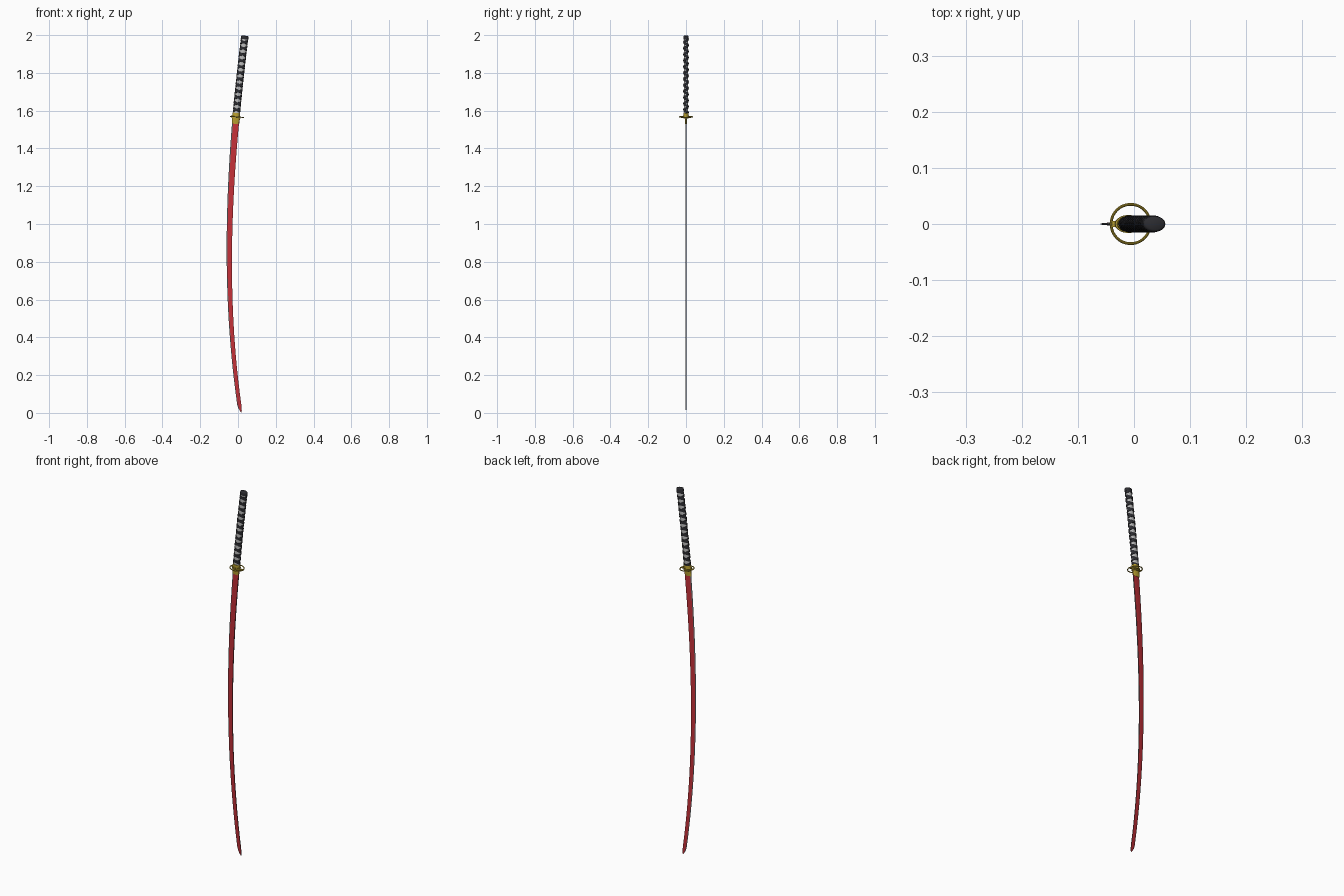
import bpy, bmesh, math
from mathutils import Vector

if "Cube" in bpy.data.objects:
    bpy.data.objects.remove(bpy.data.objects["Cube"])


def material(name, rgb):
    m = bpy.data.materials.new(name)
    m.diffuse_color = (*rgb, 1)
    m.use_nodes = True
    m.node_tree.nodes["Principled BSDF"].inputs["Base Color"].default_value = m.diffuse_color
    return m


RED = material("red", (0.55, 0.03, 0.04))
STEEL = material("steel", (0.16, 0.16, 0.17))
GOLD = material("gold", (0.50, 0.36, 0.03))
BLACK = material("black", (0.025, 0.025, 0.03))
PALE = material("pale", (0.50, 0.50, 0.50))


# Shared curved centreline: point, across axis and along axis at height z
def frame(z):
    def c(z):
        return (0.013 - 0.0694 * z + 0.0761 * z * (z - 0.85)
                - 0.01225 * z * (z - 0.85) * (z - 1.57))
    along = Vector((c(z + 0.001) - c(z - 0.001), 0, 0.002)).normalized()
    return Vector((c(z), 0, z)), Vector((along.z, 0, -along.x)), along


def loft(name, rings, mats, smooth=True, face_mats=None):
    bm = bmesh.new()
    loops = [[bm.verts.new(p) for p in ring] for ring in rings]
    n = len(loops[0])
    for a, b in zip(loops, loops[1:]):
        for i in range(n):
            f = bm.faces.new((a[i], a[(i + 1) % n], b[(i + 1) % n], b[i]))
            if face_mats:
                f.material_index = face_mats[i]
    bm.faces.new(loops[0][::-1])
    bm.faces.new(loops[-1])
    bmesh.ops.recalc_face_normals(bm, faces=bm.faces)
    me = bpy.data.meshes.new(name)
    bm.to_mesh(me)
    bm.free()
    for m in mats:
        me.materials.append(m)
    ob = bpy.data.objects.new(name, me)
    bpy.context.collection.objects.link(ob)
    if smooth:
        bpy.context.view_layer.objects.active = ob
        ob.select_set(True)
        bpy.ops.object.shade_smooth_by_angle(angle=math.radians(40))
        ob.select_set(False)
    return ob


def oval(z, rx, ry, n=32, lift=0.0):
    p, across, along = frame(z)
    return [p + along * lift + across * rx * math.cos(2 * math.pi * i / n)
            + Vector((0, ry * math.sin(2 * math.pi * i / n), 0)) for i in range(n)]


# Blade: red flats, dark spine and narrow edge bevel
def blade_ring(z, lo, hi, t):
    p, across, _ = frame(z)
    w = hi - lo
    pts = [(hi, t), (lo + 0.15 * w, 0.8 * t), (lo, 0),
           (lo + 0.15 * w, -0.8 * t), (hi, -t)]
    return [p + across * a + Vector((0, y, 0)) for a, y in pts]


rings = [blade_ring(0.0, 0.0050, 0.006, 0.0004),
         blade_ring(0.010, -0.001, 0.0085, 0.0012),
         blade_ring(0.025, -0.007, 0.010, 0.0018)]
for i in range(25):
    z = 0.045 + (1.56 - 0.045) * i / 24
    h = 0.0108 + 0.0078 * (i / 24) ** 1.3
    rings.append(blade_ring(z, -h, h, 0.002 + 0.001 * i / 24))
loft("blade", rings, [RED, STEEL], face_mats=[0, 1, 1, 0, 1])

# Gold collar, washers and ferrule
loft("blade_collar", [oval(1.530, 0.0195, 0.0045), oval(1.565, 0.0215, 0.007)], [GOLD])
loft("lower_washer", [oval(1.560, 0.024, 0.014), oval(1.565, 0.024, 0.014)], [GOLD])
loft("upper_washer", [oval(1.569, 0.024, 0.016), oval(1.574, 0.024, 0.016)], [GOLD])
loft("handle_ferrule", [oval(1.572, 0.0205, 0.0145), oval(1.588, 0.0205, 0.0145)], [GOLD])

# Open ring guard with two short bars
_, _, up = frame(1.567)
tilt = math.atan2(up.x, up.z)
bpy.ops.mesh.primitive_torus_add(major_radius=0.035, minor_radius=0.0025,
                                 major_segments=48, minor_segments=10,
                                 location=(-0.006, 0, 1.567), rotation=(0, tilt, 0))
guard = bpy.context.object
guard.name = "guard_ring"
guard.data.materials.append(GOLD)
bpy.ops.object.shade_smooth_by_angle()
guard.select_set(False)
for side, x in (("left", -0.034), ("right", 0.019)):
    bpy.ops.mesh.primitive_cube_add(size=1, location=(x, 0, 1.567 - (x + 0.006) * math.tan(tilt)),
                                    rotation=(0, tilt, 0))
    bar = bpy.context.object
    bar.name = side + "_guard_bar"
    bar.scale = (0.016 if x < 0 else 0.025, 0.010, 0.004)
    bar.data.materials.append(GOLD)
    bar.select_set(False)

# Handle core and rounded end cap
Z0, Z1, RX, RY = 1.585, 1.982, 0.0178, 0.0118
loft("handle_core", [oval(Z0 + (Z1 - Z0) * i / 12, RX, RY) for i in range(13)], [PALE])
loft("handle_cap", [oval(1.978, 0.0200, 0.0142), oval(1.991, 0.0200, 0.0142),
                    oval(1.995, 0.0188, 0.0130), oval(1.997, 0.016, 0.010)], [BLACK])


# Two opposite winding straps that leave pale diamonds front and back
def strap(name, turn, turns=12, steps=28):
    def at(u):
        a = math.pi / 2 + turn * 2 * math.pi * u
        z = Z0 + 0.004 + (Z1 - Z0 - 0.007) * u / turns
        p, across, along = frame(z)
        out = (across * math.cos(a) / RX + Vector((0, math.sin(a) / RY, 0))).normalized()
        return p + across * RX * math.cos(a) + Vector((0, RY * math.sin(a), 0)), out
    rings = []
    for i in range(turns * steps + 1):
        u = i / steps
        p, out = at(u)
        wide = out.cross(at(u + 0.01)[0] - at(u - 0.01)[0]).normalized()
        # strap swells where it crosses the other one
        t = 0.0022 + 0.0012 * abs(math.cos(2 * math.pi * u))
        rings.append([p + wide * w + out * h for w, h in
                      ((-0.0062, -0.001), (-0.0055, 0.6 * t), (0, t),
                       (0.0055, 0.6 * t), (0.0062, -0.001))])
    loft(name, rings, [BLACK])


strap("handle_wrap_right", 1)
strap("handle_wrap_left", -1)
